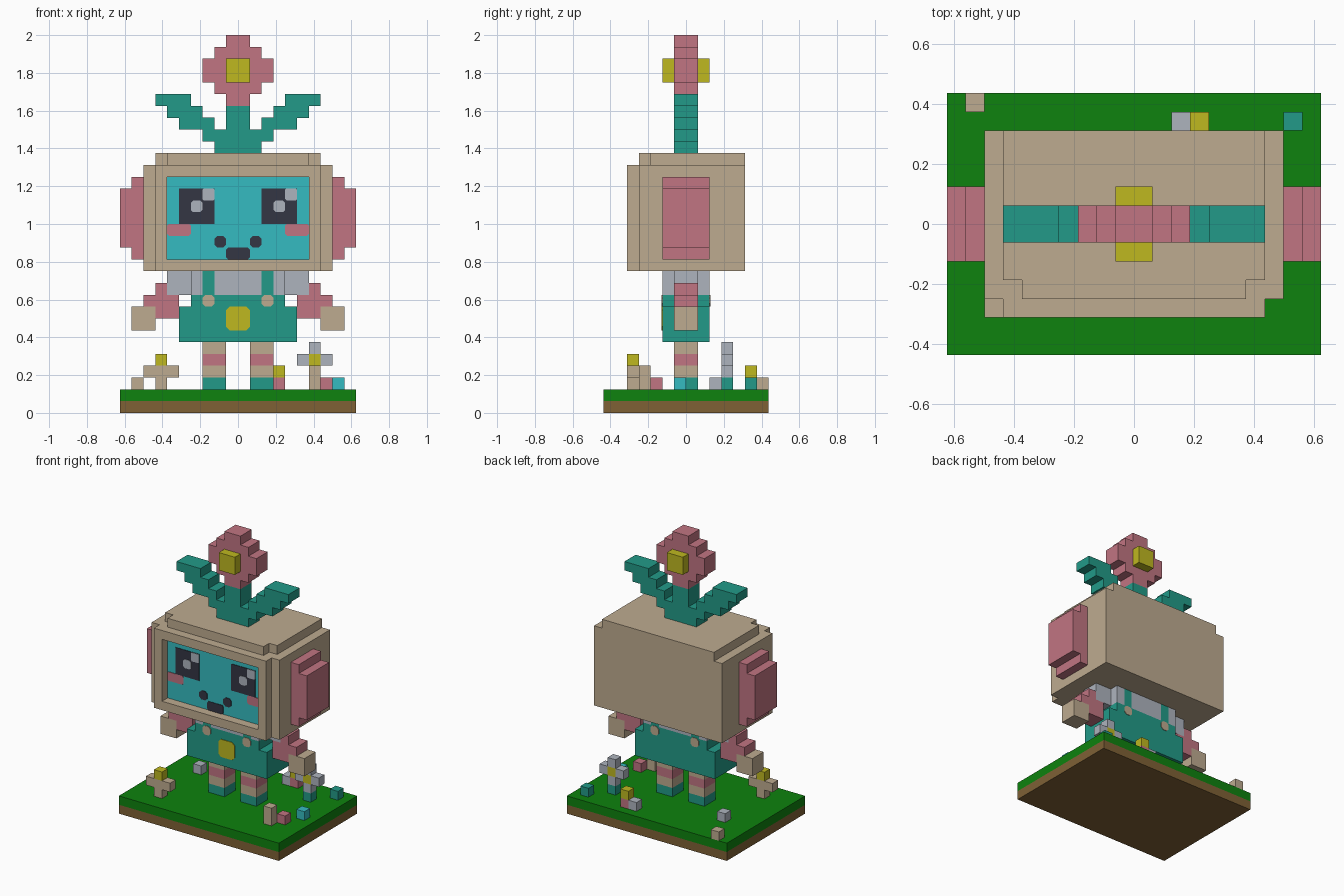
import bpy, bmesh
from mathutils import Vector

if "Cube" in bpy.data.objects:
    bpy.data.objects.remove(bpy.data.objects["Cube"], do_unlink=True)

U = 1 / 16  # block size


def linear(c):
    c /= 255
    return c / 12.92 if c < 0.04045 else ((c + 0.055) / 1.055) ** 2.4


PALETTE = {
    "tan": (190, 171, 144), "pink": (193, 117, 130), "teal": (34, 154, 136),
    "cyan": (53, 187, 193), "yellow": (191, 184, 32), "light_grey": (174, 180, 190),
    "charcoal": (52, 54, 68), "grass_green": (14, 130, 14), "earth_brown": (127, 97, 53),
}
MATS = {}
for mat_name, rgb in PALETTE.items():
    m = bpy.data.materials.new(mat_name)
    m.use_nodes = True
    col = (*[linear(c) for c in rgb], 1)
    m.diffuse_color = col
    bsdf = m.node_tree.nodes["Principled BSDF"]
    bsdf.inputs["Base Color"].default_value = col
    bsdf.inputs["Roughness"].default_value = 0.9
    MATS[mat_name] = m

parts, filled = {}, set()


def part(name, *boxes, flip=False, both=False):
    """Fill blocks from (colour, x0, x1, y0, y1, z0, z1); later boxes recolour earlier ones."""
    cells = parts.setdefault(name, {})
    for colour, x0, x1, y0, y1, z0, z1 in boxes:
        for x in range(x0, x1):
            for y in range(y0, y1):
                for z in range(z0, z1):
                    for cx in ([x, -1 - x] if both else [-1 - x if flip else x]):
                        cells[cx, y, z] = colour
    filled.update(cells)


def finish(name, bm, colours):
    mesh = bpy.data.meshes.new(name)
    for c in colours:
        mesh.materials.append(MATS[c])
    bm.to_mesh(mesh)
    bm.free()
    bpy.context.collection.objects.link(bpy.data.objects.new(name, mesh))


def build(name, cells):
    """Make the exposed skin of one part and merge its flat areas."""
    bm = bmesh.new()
    colours = sorted(set(cells.values()))
    for cell, colour in cells.items():
        for axis in range(3):
            for side in (0, 1):
                n = list(cell)
                n[axis] += 2 * side - 1
                if tuple(n) in filled:
                    continue
                b, c = (axis + 1) % 3, (axis + 2) % 3
                loop = []
                for s, t in ((0, 0), (1, 0), (1, 1), (0, 1)):
                    p = list(cell)
                    p[axis] += side
                    p[b] += s
                    p[c] += t
                    loop.append(bm.verts.new(Vector(p) * U))
                f = bm.faces.new(loop if side else loop[::-1])
                f.material_index = colours.index(colour)
    bmesh.ops.remove_doubles(bm, verts=bm.verts, dist=0.001)
    bmesh.ops.dissolve_limit(bm, angle_limit=0.02, verts=bm.verts, edges=bm.edges,
                             delimit={'MATERIAL'})
    finish(name, bm, colours)


def plate(name, colour, x0, x1, z0, z1, y, cut=0.0, lift=0.004, back=False):
    """Thin plate with clipped corners on a front or back face."""
    pts = [(x0 + cut, z0), (x1 - cut, z0), (x1, z0 + cut), (x1, z1 - cut),
           (x1 - cut, z1), (x0 + cut, z1), (x0, z1 - cut), (x0, z0 + cut)]
    s = 1 if back else -1
    bm = bmesh.new()
    vs = [bm.verts.new((px * U, y * U + s * lift, pz * U)) for px, pz in pts]
    bmesh.ops.remove_doubles(bm, verts=vs, dist=0.0001)
    f = bm.faces.new(list(bm.verts)) if cut else bm.faces.new([bm.verts.new(
        (px * U, y * U + s * lift, pz * U)) for px, pz in ((x0, z0), (x1, z0), (x1, z1), (x0, z1))])
    ext = bmesh.ops.extrude_face_region(bm, geom=[f])
    for v in ext["geom"]:
        if isinstance(v, bmesh.types.BMVert):
            v.co.y = y * U
    bmesh.ops.delete(bm, geom=[v for v in bm.verts if not v.link_faces], context='VERTS')
    bmesh.ops.recalc_face_normals(bm, faces=bm.faces)
    finish(name, bm, [colour])


# Ground slab
part("ground", ("earth_brown", -10, 10, -7, 7, 0, 1), ("grass_green", -10, 10, -7, 7, 1, 2))

# Legs, arms and ears, one per side
for side, flip in (("left", False), ("right", True)):
    part(side + "_leg", ("tan", 1, 3, -1, 1, 2, 6), ("teal", 1, 3, -1, 1, 2, 3),
         ("pink", 1, 3, -1, 1, 4, 5), flip=flip)
    part(side + "_sleeve", ("light_grey", 4, 6, -1, 1, 10, 12), flip=flip)
    part(side + "_arm", ("pink", 6, 7, -1, 1, 10, 11), ("pink", 5, 8, -1, 1, 9, 10),
         ("pink", 5, 7, -1, 1, 8, 9), flip=flip)
    part(side + "_hand", ("tan", 7, 9, -1, 1, 7, 9), flip=flip)
    part(side + "_ear", ("pink", 8, 9, -2, 2, 13, 20), ("pink", 9, 10, -2, 2, 14, 19), flip=flip)
    part(side + "_leaf", ("teal", 1, 2, -1, 1, 22, 24), ("teal", 2, 3, -1, 1, 23, 25),
         ("teal", 3, 5, -1, 1, 24, 26), ("teal", 5, 6, -1, 1, 25, 27),
         ("teal", 4, 7, -1, 1, 26, 27), flip=flip)

# Dress, shirt and straps
part("dress", ("teal", 0, 5, -2, 2, 6, 9), ("teal", 0, 4, -2, 2, 9, 10), both=True)
part("shirt", ("light_grey", 0, 4, -2, 2, 10, 12), ("teal", 2, 3, -2, 2, 10, 12), both=True)

# Head with stepped top and recessed screen
part("head", ("tan", 0, 8, -4, 5, 12, 21), ("tan", 0, 7, -3, 5, 21, 22),
     ("tan", 0, 6, -4, -3, 21, 22), ("tan", 6, 7, -5, -4, 12, 21),
     ("tan", 0, 6, -5, -4, 12, 13), ("tan", 0, 6, -5, -4, 20, 21),
     ("cyan", 0, 6, -4, -3, 13, 20), both=True)

# Flower on the head
part("head_flower_stem", ("teal", -1, 1, -1, 1, 22, 26))
part("head_flower", ("pink", -1, 1, -1, 1, 26, 32), ("pink", -2, 2, -1, 1, 27, 31),
     ("pink", -3, 3, -1, 1, 28, 30), ("yellow", -1, 1, -2, 2, 28, 30))

# Ground flowers
part("tan_flower", ("tan", -7, -6, -5, -4, 2, 4), ("tan", -8, -5, -5, -4, 3, 4),
     ("yellow", -7, -6, -5, -4, 4, 5))
part("grey_flower", ("light_grey", 6, 7, 3, 4, 3, 6), ("teal", 6, 7, 3, 4, 2, 3),
     ("light_grey", 5, 8, 3, 4, 4, 5), ("yellow", 6, 7, 3, 4, 4, 5))
part("pink_yellow_bud", ("pink", 3, 4, 5, 6, 2, 3), ("yellow", 3, 4, 5, 6, 3, 4))
part("tan_post", ("tan", 6, 7, -4, -3, 2, 4))

# Single pebbles
for i, (c, x, y) in enumerate([("pink", 7, -3), ("cyan", 8, -1), ("teal", 8, 5),
                               ("light_grey", 2, 5), ("light_grey", -7, 2), ("tan", -9, 6)]):
    part(f"pebble_{i + 1}", (c, x, x + 1, y, y + 1, 2, 3))

for part_name, part_cells in parts.items():
    build(part_name, part_cells)

# Face details on the screen
for side, x in (("left", 2), ("right", -5)):
    glint = x + 2
    plate(side + "_eye", "charcoal", x, x + 3, 16, 19, -4)
    plate(side + "_eye_glint", "light_grey", glint, glint + 1, 18, 19, -4, 0.1, 0.007)
    plate(side + "_eye_spark", "light_grey", x + 1, x + 2, 17, 18, -4, 0.2, 0.007)
for side, s in (("left", 1), ("right", -1)):
    x = 4 if s > 0 else -6
    plate(side + "_blush", "pink", x, x + 2, 15, 16, -4, 0.15)
    x = 1 if s > 0 else -2
    plate(side + "_mouth_corner", "charcoal", x, x + 1, 14, 15, -4, 0.25)
    # Dress buttons, front and back
    x = 2 if s > 0 else -3
    plate(side + "_front_button", "tan", x, x + 1, 9, 10, -2, 0.25)
    plate(side + "_back_button", "tan", x, x + 1, 9, 10, 2, 0.25, back=True)
plate("mouth", "charcoal", -1, 1, 13, 14, -4, 0.15)
plate("pocket", "yellow", -1, 1, 7, 9, -2, 0.3)
